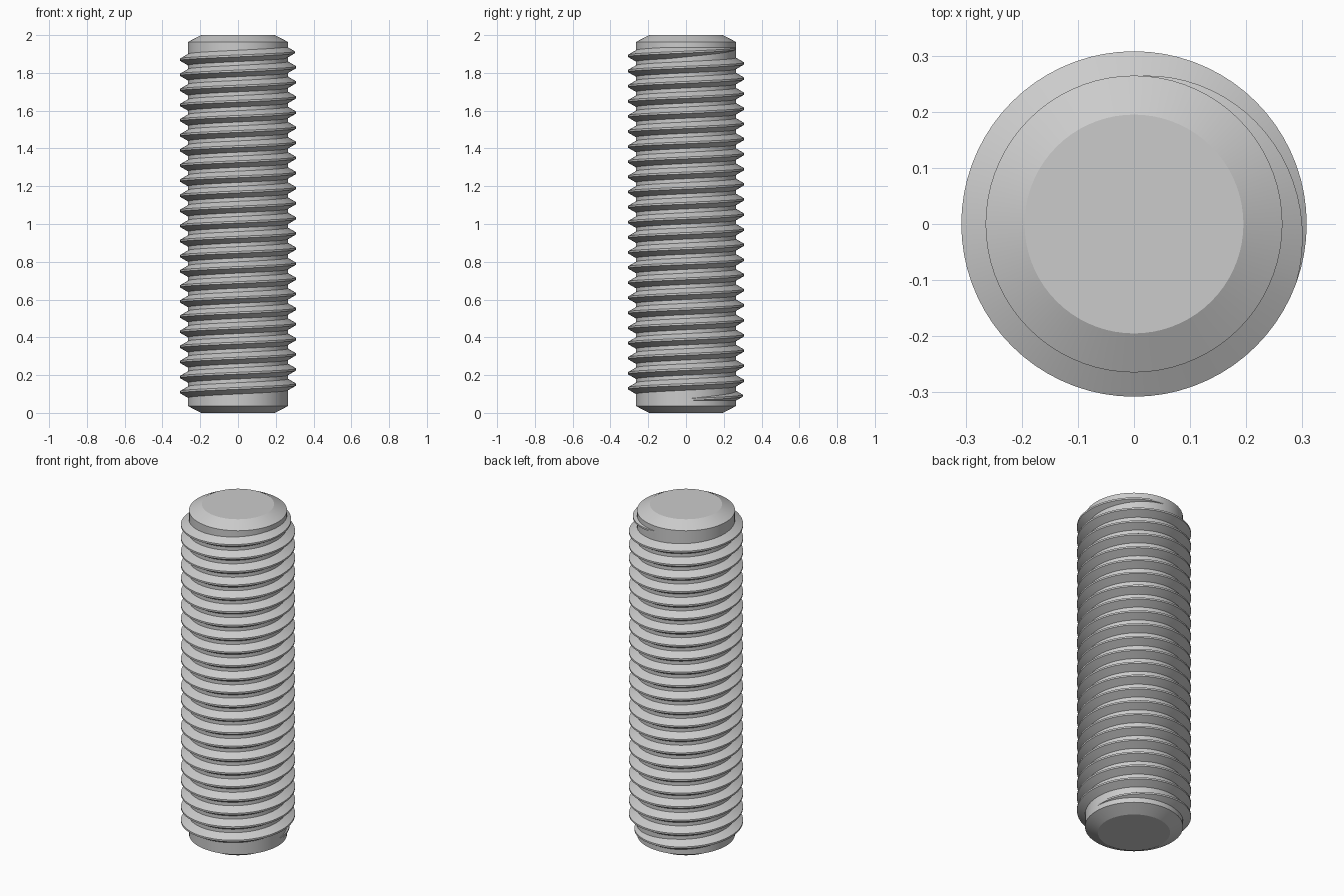
import bpy, bmesh, math

cube = bpy.data.objects.get("Cube")
if cube:
    bpy.data.objects.remove(cube, do_unlink=True)

SEGMENTS = 72
LENGTH = 2.0
CORE = 0.2645           # root radius
PITCH = 0.08
DEPTH = 0.0433          # radial thread height
CREST = PITCH / 8       # flat width on the crest
TAN = math.tan(math.radians(30))
START_Z = 0.07
TURNS = 23.25
RUNOUT = 110 / 360      # turns over which the thread fades at each end

steel = bpy.data.materials.new("grey steel")
steel.use_nodes = True
colour = (0.6, 0.6, 0.6, 1)
steel.diffuse_color = colour
steel.node_tree.nodes["Principled BSDF"].inputs["Base Color"].default_value = colour


def finish(name, bm):
    """Turn a bmesh into a shaded, coloured object."""
    bmesh.ops.recalc_face_normals(bm, faces=bm.faces)
    mesh = bpy.data.meshes.new(name)
    bm.to_mesh(mesh)
    bm.free()
    mesh.materials.append(steel)
    obj = bpy.data.objects.new(name, mesh)
    bpy.context.collection.objects.link(obj)
    bpy.ops.object.select_all(action='DESELECT')
    obj.select_set(True)
    bpy.context.view_layer.objects.active = obj
    bpy.ops.object.shade_smooth_by_angle(angle=math.radians(20))
    return obj


def bridge(bm, a, b, closed):
    count = len(a) if closed else len(a) - 1
    for i in range(count):
        j = (i + 1) % len(a)
        bm.faces.new((a[i], a[j], b[j], b[i]))


# Core rod with chamfered ends
bm = bmesh.new()
rings = []
for radius, z in ((0.195, 0), (CORE, 0.036), (CORE, LENGTH - 0.036), (0.195, LENGTH)):
    rings.append([bm.verts.new((radius * math.cos(i * math.tau / SEGMENTS),
                                radius * math.sin(i * math.tau / SEGMENTS), z))
                  for i in range(SEGMENTS)])
for low, high in zip(rings, rings[1:]):
    bridge(bm, low, high, True)
bm.faces.new(rings[0])
bm.faces.new(rings[-1])
finish("core_rod", bm)

# Right-handed helical thread that sinks into the core at both ends
bm = bmesh.new()
sections = []
EMBED = 0.004
half_crest = CREST / 2
half_root = half_crest + (DEPTH + EMBED) * TAN
for step in range(int(TURNS * SEGMENTS) + 1):
    turn = step / SEGMENTS
    angle = turn * math.tau
    fade = min(1, turn / RUNOUT, (TURNS - turn) / RUNOUT)
    crest = CORE - 0.001 + (DEPTH + 0.001) * fade
    root = crest - DEPTH - EMBED
    z = START_Z + turn * PITCH
    sections.append([bm.verts.new((r * math.cos(angle), r * math.sin(angle), z + dz))
                     for r, dz in ((root, -half_root), (crest, -half_crest),
                                   (crest, half_crest), (root, half_root))])
for a, b in zip(sections, sections[1:]):
    bridge(bm, a, b, True)
bm.faces.new(sections[0])
bm.faces.new(sections[-1])
finish("helical_thread", bm)
